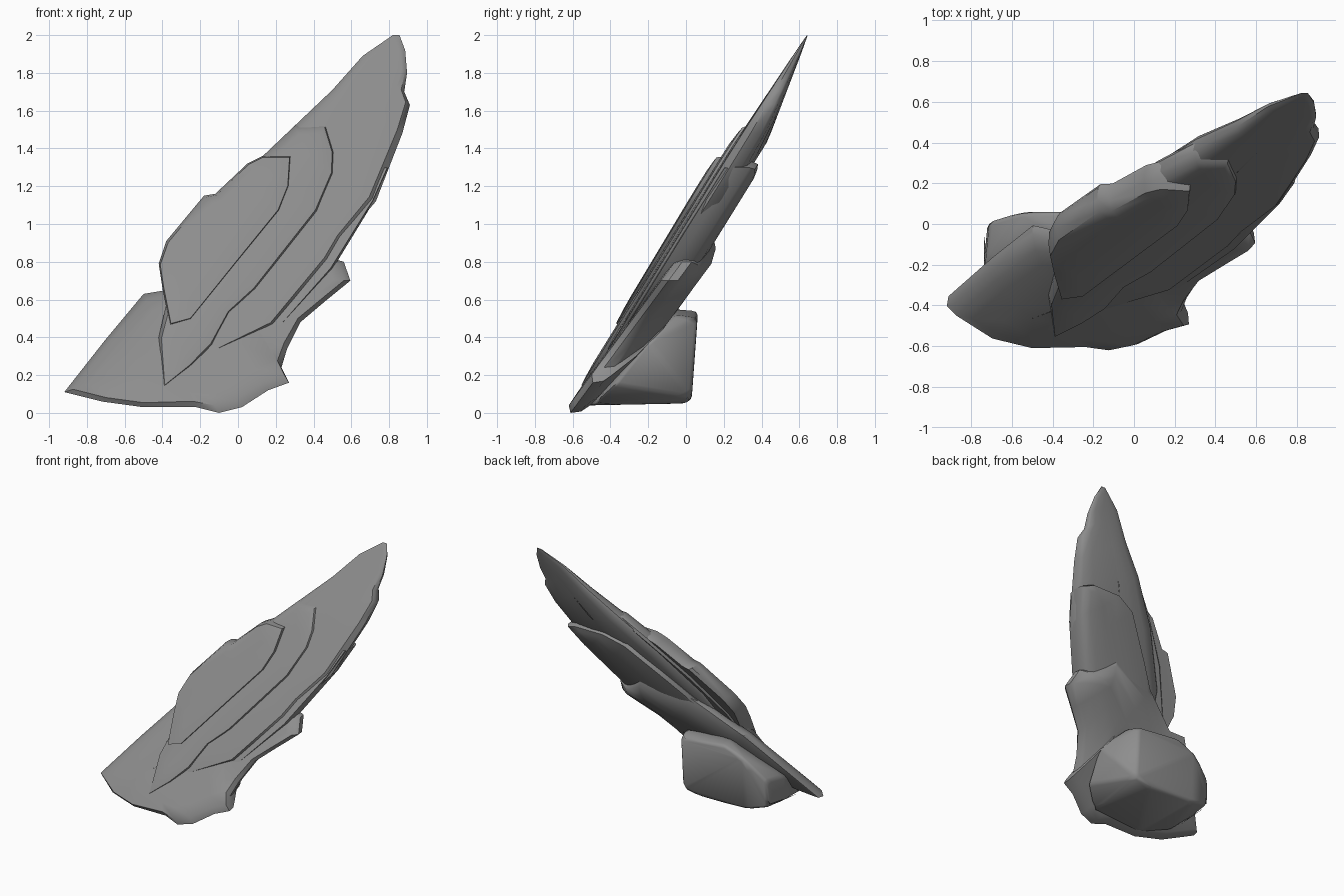
import bpy, bmesh, math
from mathutils import Vector

cube = bpy.data.objects.get("Cube")
if cube:
    bpy.data.objects.remove(cube, do_unlink=True)

# Single stone colour
stone = bpy.data.materials.new("grey_stone")
stone.use_nodes = True
GREY = (0.27, 0.27, 0.27, 1)
stone.diffuse_color = GREY
stone.node_tree.nodes["Principled BSDF"].inputs["Base Color"].default_value = GREY


def finish(bm, name, angle):
    bmesh.ops.remove_doubles(bm, verts=bm.verts, dist=0.0005)
    bmesh.ops.recalc_face_normals(bm, faces=bm.faces)
    mesh = bpy.data.meshes.new(name)
    bm.to_mesh(mesh)
    bm.free()
    mesh.materials.append(stone)
    obj = bpy.data.objects.new(name, mesh)
    bpy.context.collection.objects.link(obj)
    bpy.ops.object.select_all(action='DESELECT')
    obj.select_set(True)
    bpy.context.view_layer.objects.active = obj
    bpy.ops.object.shade_smooth_by_angle(angle=math.radians(angle))


def lean(p, curl, slide):
    """Depth of the leaning slab, with its left flank curling back."""
    side = max(0, -0.82 * (p.x + 0.4) + 0.57 * (p.y - 0.2))
    return -0.6 + (0.62 + slide) * p.y + curl * side * side


def plate(name, outline, spine, front, back, rim=0.93, curl=0.0, slide=0.0,
          dome=0.01, bulge=0.0):
    """Slab from an x-z outline, whose rings close onto a central spine."""
    a, b = Vector(spine[0]), Vector(spine[1])
    pts = [Vector(p) for p in outline]
    bm = bmesh.new()

    def ring(s, off):
        row = []
        for p in pts:
            t = min(1, max(0, (p - a).dot(b - a) / (b - a).length_squared))
            q = (a + (b - a) * t).lerp(p, s)
            thin = min(1, max(0.03, 1.7 * (2.03 - q.y)))
            row.append(bm.verts.new((q.x, lean(q, curl, slide) + off * thin, q.y)))
        return row

    edge = front + 0.35 * (back - front)
    steps = [(0, front - dome), (0.35, front - dome), (0.7, front - dome / 2),
             (rim, front), (1, edge), (0.98, edge + 0.7 * (back - edge)),
             (0.9, back), (0.65, back + bulge * 0.6), (0.3, back + bulge),
             (0, back + bulge)]
    rows = [ring(s, off) for s, off in steps]
    n = len(pts)
    for r0, r1 in zip(rows, rows[1:]):
        for i in range(n):
            j = (i + 1) % n
            bm.faces.new((r0[i], r0[j], r1[j], r1[i]))
    bmesh.ops.dissolve_degenerate(bm, dist=0.0005, edges=bm.edges)
    finish(bm, name, 42)


# Wide foot of the slab with its side spikes
plate("foot_slab", [
    (-.92, .11), (-.72, .06), (-.5, .03), (-.22, .03), (-.1, .0), (.02, .03),
    (.16, .12), (.27, .16), (.23, .24), (.26, .34), (.33, .48), (.46, .59),
    (.595, .7), (.56, .8), (.49, .82), (.3, .95), (-.1, .85), (-.38, .65),
    (-.5, .63), (-.7, .39)],
    [(-.5, .25), (.3, .72)], front=-.05, back=.06, rim=.89, curl=.9,
    slide=.12, bulge=.09)

# Long blade that rises to the tip
plate("tip_blade", [
    (-.15, .3), (.2, .46), (.49, .8), (.56, .92), (.73, 1.12), (.8, 1.3),
    (.87, 1.48), (.91, 1.63), (.88, 1.7), (.895, 1.8), (.885, 1.92),
    (.855, 2.0), (.82, 2.0), (.66, 1.89), (.5, 1.71), (.3, 1.52), (.05, 1.25),
    (-.2, .9), (-.3, .4)],
    [(-.1, .5), (.8, 1.87)], front=-.02, back=.11, rim=.88, bulge=.03)

# Two stepped layers on the front
plate("middle_layer", [
    (-.4, .12), (-.25, .24), (-.13, .36), (-.04, .53), (.1, .65), (.43, 1.06),
    (.51, 1.26), (.515, 1.38), (.47, 1.53), (.3, 1.52), (.1, 1.33),
    (-.15, 1.05), (-.34, .75), (-.42, .4)],
    [(-.3, .35), (.38, 1.36)], front=-.045, back=.08, rim=.88, curl=.3)
plate("front_layer", [
    (-.36, .46), (-.25, .49), (.0, .8), (.22, 1.07), (.27, 1.2), (.28, 1.36),
    (.13, 1.36), (.05, 1.32), (-.12, 1.16), (-.18, 1.15), (-.38, .91),
    (-.42, .79), (-.4, .66)],
    [(-.28, .68), (.16, 1.24)], front=-.06, back=.08, rim=.94, curl=.25,
    slide=-.015)

# Thick layer on the back
plate("back_layer", [
    (-.25, .3), (.2, .42), (.5, .76), (.72, 1.12), (.8, 1.3), (.72, 1.33),
    (.45, 1.33), (.28, 1.27), (.02, 1.0), (-.3, .65)],
    [(.0, .55), (.58, 1.2)], front=.0, back=.165, rim=.95, bulge=.025)

# Rounded boulder that supports the slab from behind
bm = bmesh.new()
for co in [(-.74, -.2, .12), (-.72, .0, .12), (-.73, -.2, .3), (-.71, .01, .33),
           (-.55, .06, .48), (-.38, .06, .54), (.0, .06, .5), (-.35, -.06, .55),
           (.03, -.06, .52), (-.55, .03, .07), (.0, .03, .08), (.17, -.2, .38),
           (.13, -.38, .15), (-.02, -.5, .04), (-.5, -.54, .04),
           (-.72, -.42, .09), (-.15, .0, .05)]:
    bm.verts.new(co)
hull = bmesh.ops.convex_hull(bm, input=bm.verts)
inner = [v for v in hull["geom_interior"] if isinstance(v, bmesh.types.BMVert)]
bmesh.ops.delete(bm, geom=inner, context='VERTS')
bmesh.ops.bevel(bm, geom=list(bm.edges), offset=.02, segments=2, profile=.5,
                affect='EDGES')
finish(bm, "support_boulder", 60)
